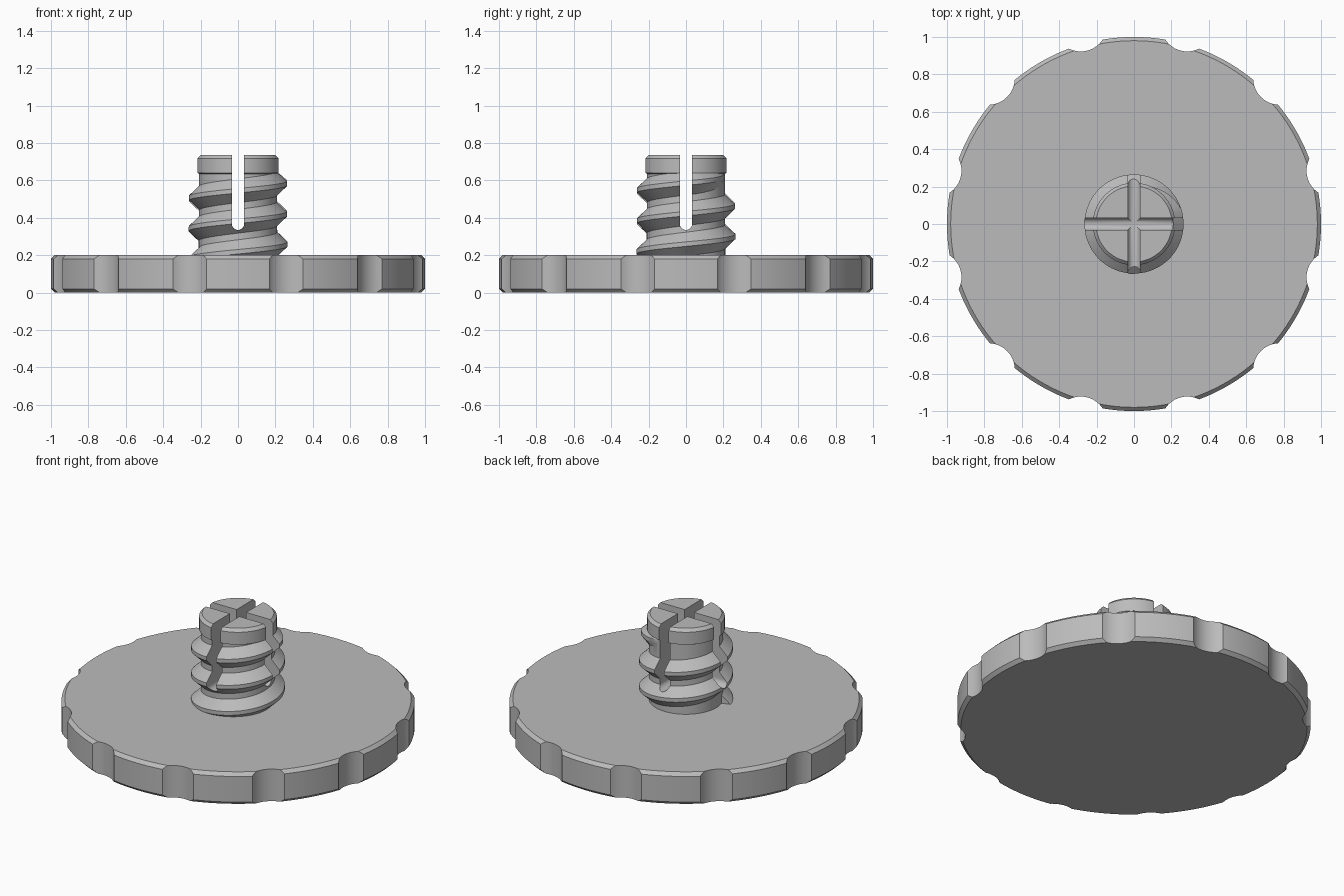
import bpy, bmesh
from math import sin, cos, pi, tau
from mathutils import Matrix

if "Cube" in bpy.data.objects:
    bpy.data.objects.remove(bpy.data.objects["Cube"], do_unlink=True)

grey = bpy.data.materials.new("plain grey")
grey.use_nodes = True
colour = (0.5, 0.5, 0.5, 1)
grey.diffuse_color = colour
grey.node_tree.nodes["Principled BSDF"].inputs["Base Color"].default_value = colour


def finish(name, bm):
    bmesh.ops.recalc_face_normals(bm, faces=bm.faces)
    mesh = bpy.data.meshes.new(name)
    bm.to_mesh(mesh)
    bm.free()
    mesh.materials.append(grey)
    obj = bpy.data.objects.new(name, mesh)
    bpy.context.collection.objects.link(obj)
    return obj


def loft(bm, rings):
    """Skin closed rings of points and cap both ends."""
    loops = [[bm.verts.new(p) for p in ring] for ring in rings]
    n = len(loops[0])
    for a, b in zip(loops, loops[1:]):
        for i in range(n):
            j = (i + 1) % n
            bm.faces.new((a[i], a[j], b[j], b[i]))
    bm.faces.new(loops[0])
    bm.faces.new(loops[-1])


def lathe(name, profile, n):
    bm = bmesh.new()
    loft(bm, [[(r * cos(tau * i / n), r * sin(tau * i / n), z) for i in range(n)]
              for r, z in profile])
    return finish(name, bm)


def activate(obj):
    bpy.ops.object.select_all(action='DESELECT')
    obj.select_set(True)
    bpy.context.view_layer.objects.active = obj


def combine(obj, other, operation):
    mod = obj.modifiers.new("combine", 'BOOLEAN')
    mod.operation, mod.object, mod.solver = operation, other, 'EXACT'
    activate(obj)
    bpy.ops.object.modifier_apply(modifier=mod.name)
    bpy.data.objects.remove(other, do_unlink=True)


# Chamfered knob disc with twelve scalloped finger grips
disc = lathe("knob_disc", [(0.98, 0), (1, 0.02), (1, 0.18), (0.98, 0.2)], 192)
bm = bmesh.new()
for k in range(12):
    a = tau * (k + 0.5) / 12
    bmesh.ops.create_cone(bm, cap_ends=True, segments=64, radius1=0.14, radius2=0.14, depth=1,
                          matrix=Matrix.Translation((1.1 * cos(a), 1.1 * sin(a), 0.1)))
combine(disc, finish("grip_cutter", bm), 'DIFFERENCE')

# Stem with a wider chamfered head
stem = lathe("threaded_stem", [(0.21, 0.15), (0.21, 0.635), (0.22, 0.64),
                               (0.22, 0.717), (0.203, 0.735)], 96)

# Helical thread ridge that fades out under the head
PITCH, STEPS = 0.163, 72
turns = 2.7
rings = []
for i in range(int(turns * STEPS) + 1):
    t = i / STEPS - turns + 0.25
    a, z = tau * t, 0.585 + PITCH * t
    fade = min(1, (0.25 - t) / 0.2)
    crest = 0.195 + 0.07 * max(fade, 0.1)
    section = [(0.195, -0.078), (crest, -0.012), (crest, 0.012), (0.195, 0.078)]
    rings.append([(r * cos(a), r * sin(a), min(z + dz, 0.66)) for r, dz in section])
bm = bmesh.new()
loft(bm, rings)
combine(stem, finish("thread_ridge", bm), 'UNION')

# Crossed slots with rounded bottoms
W = 0.033
outline = [(W * cos(pi + pi * i / 16), 0.368 + W * sin(pi + pi * i / 16)) for i in range(17)]
outline += [(W, 1), (-W, 1)]
for turn in (0, pi / 2):
    bm = bmesh.new()
    loft(bm, [[(x, y, z) for x, z in outline] for y in (-0.4, 0.4)])
    bmesh.ops.rotate(bm, verts=bm.verts, matrix=Matrix.Rotation(turn, 3, 'Z'))
    combine(stem, finish("slot_cutter", bm), 'DIFFERENCE')

for obj in (disc, stem):
    activate(obj)
    bpy.ops.object.shade_smooth_by_angle(angle=pi / 7)
